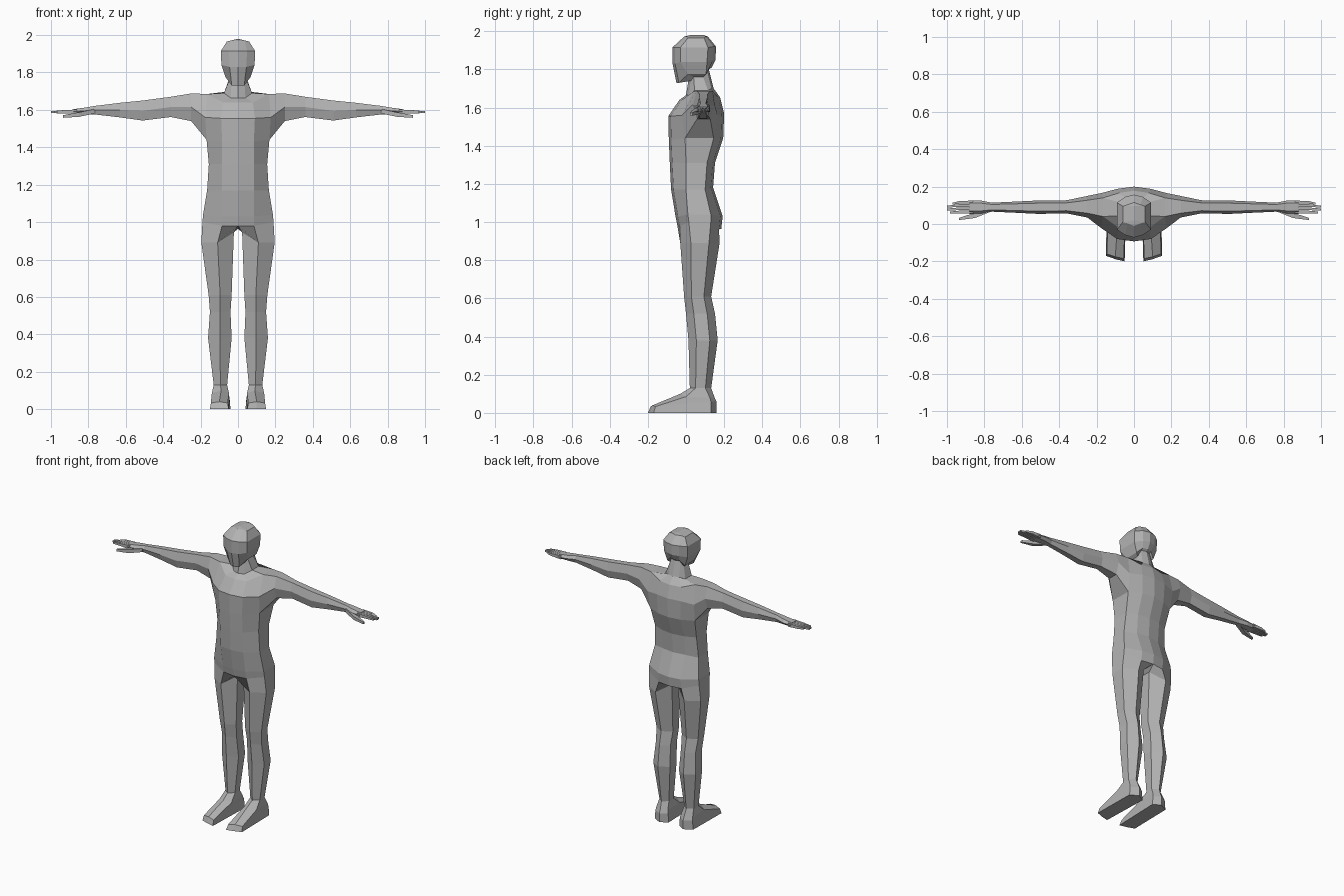
import bpy, bmesh

skin = bpy.data.materials.new("plain grey")
skin.diffuse_color = (0.45, 0.45, 0.45, 1)


def finish(bm, name, merge=False):
    """Turn a right-hand half mesh into a mirrored object."""
    bmesh.ops.recalc_face_normals(bm, faces=bm.faces)
    me = bpy.data.meshes.new(name)
    bm.to_mesh(me)
    bm.free()
    me.materials.append(skin)
    ob = bpy.data.objects.new(name, me)
    bpy.context.collection.objects.link(ob)
    mod = ob.modifiers.new("mirror", 'MIRROR')
    mod.use_mirror_merge = merge
    mod.merge_threshold = 0.0005
    return ob


def bridge(bm, a, b, closed=True, skip=()):
    """Join two vertex rings with quads."""
    n = len(a)
    for i in range(n if closed else n - 1):
        if i not in skip:
            j = (i + 1) % n
            bm.faces.new((a[i], a[j], b[j], b[i]))


def extend(bm, ring, rings, cap=True):
    """Carry a closed limb on through a list of point rings."""
    for pts in rings:
        new = [bm.verts.new(p) for p in pts]
        bridge(bm, ring, new)
        ring = new
    if cap:
        bm.faces.new(ring)
    return ring


def trunk_ring(zf, zs, zb, f, b, px, sx, sf, sb):
    """Half outline: front centre, panel, side, side, panel, back centre."""
    return [(0, f, zf), (px, f + .013, zf), (sx, sf, zs),
            (sx, sb, zs), (px, b - .012, zb), (0, b, zb)]


def arm_ring(x, top, mid, bot, f, b):
    k = (b - f) * .2
    return [(x, f + k, top), (x, b - k, top), (x, b, mid),
            (x, b - k, bot), (x, f + k, bot), (x, f, mid)]


def leg_ring(z, xi, xo, f, b, lift=0):
    m, k = (xi + xo) / 2, (b - f) * .27
    return [(xi, f + k, z + lift), (m, f, z), (xo, f + k, z),
            (xo, b - k, z), (m, b, z), (xi, b - k, z + lift)]


bm = bmesh.new()

# trunk, neck and head, from hips to crown
trunk = [
    (.98, 1.0, .965, -.045, .185, .085, .19, .015, .13),
    (1.03, 1.04, 1.03, -.055, .192, .085, .187, .01, .13),
    (1.17, 1.17, 1.18, -.078, .142, .085, .165, 0, .1),
    (1.31, 1.31, 1.31, -.085, .152, .085, .156, 0, .11),
    (1.43, 1.44, 1.44, -.09, .195, .085, .168, -.005, .145),
    (1.555, 1.56, 1.57, -.093, .2, .09, .175, -.022, .165),
    (1.64, 1.685, 1.655, -.035, .178, .08, .165, .04, .14),
    (1.665, 1.69, 1.70, 0, .145, .04, .075, .045, .115),
    (1.74, 1.76, 1.80, .012, .12, .035, .047, .04, .09),
    (1.73, 1.775, 1.81, -.05, .135, .033, .067, .01, .105),
    (1.83, 1.84, 1.85, -.07, .155, .045, .089, -.03, .11),
    (1.915, 1.915, 1.92, -.072, .157, .048, .091, -.03, .115),
    (1.972, 1.965, 1.972, -.01, .115, .035, .06, .01, .095),
]
body = [[bm.verts.new(p) for p in trunk_ring(*r)] for r in trunk]
for i in range(len(body) - 1):
    bridge(bm, body[i], body[i + 1], False, skip=(2,) if i in (4, 5) else ())
crown_f, crown_b = bm.verts.new((0, .02, 1.98)), bm.verts.new((0, .095, 1.98))
t = body[-1]
bm.faces.new((t[0], t[1], t[2], crown_f))
bm.faces.new((t[2], t[3], crown_b, crown_f))
bm.faces.new((t[3], t[4], t[5], crown_b))

# arm and palm, grown from the shoulder opening
lo, mi, hi = body[4:7]
shoulder = [hi[2], hi[3], mi[3], lo[3], lo[2], mi[2]]
extend(bm, shoulder, [arm_ring(*r) for r in (
    (.25, 1.688, 1.615, 1.54, .035, .15),
    (.36, 1.67, 1.615, 1.562, .057, .127),
    (.51, 1.65, 1.595, 1.543, .054, .126),
    (.63, 1.638, 1.6, 1.56, .06, .12),
    (.76, 1.622, 1.6, 1.575, .066, .114),
    (.82, 1.612, 1.595, 1.577, .056, .126),
    (.88, 1.604, 1.59, 1.577, .054, .126))])

# leg, ankle and foot
leg = [leg_ring(*r) for r in (
    (.89, .022, .196, -.03, .176, .055),
    (.61, .034, .157, -.01, .132),
    (.52, .04, .15, 0, .152),
    (.38, .034, .16, .013, .166),
    (.13, .058, .13, .02, .132))]
foot = [
    [(.048, 0, .085), (.09, -.03, .1), (.14, 0, .085),
     (.137, .125, .08), (.09, .15, .08), (.05, .125, .08)],
    [(.055, -.185, .033), (.1, -.175, .04), (.145, -.16, .033),
     (.14, .13, .06), (.09, .16, .06), (.045, .13, .06)],
    [(.05, -.2, 0), (.1, -.188, 0), (.15, -.17, 0),
     (.145, .13, 0), (.09, .16, 0), (.04, .13, 0)]]
extend(bm, body[0], leg + foot)
# the crotch edge is shared by both legs, so no face stays on the mirror plane
finish(bm, "body", merge=True)


# fingers and thumb: tapered four-sided prisms
def digit(name, sections):
    d = bmesh.new()
    rings = [[(x, y - w, z - h), (x, y + w, z - h), (x, y + w, z + h),
              (x, y - w, z + h)] for x, y, z, w, h in sections]
    first = [d.verts.new(p) for p in rings[0]]
    d.faces.new(first)
    extend(d, first, rings[1:])
    finish(d, name)


for n, (name, tip) in enumerate((("index_finger", .985), ("middle_finger", 1.0),
                                 ("ring_finger", 1.0), ("little_finger", .97))):
    y = .064 + n * .0175
    digit(name, [(.86, y, 1.59, .008, .012), (.93, y, 1.59, .0075, .009),
                 (tip, .085 + (y - .09) * .9, 1.588, .005, .005)])
digit("thumb", [(.77, .078, 1.592, .014, .012), (.85, .046, 1.575, .014, .012),
                (.935, .027, 1.565, .006, .007)])
